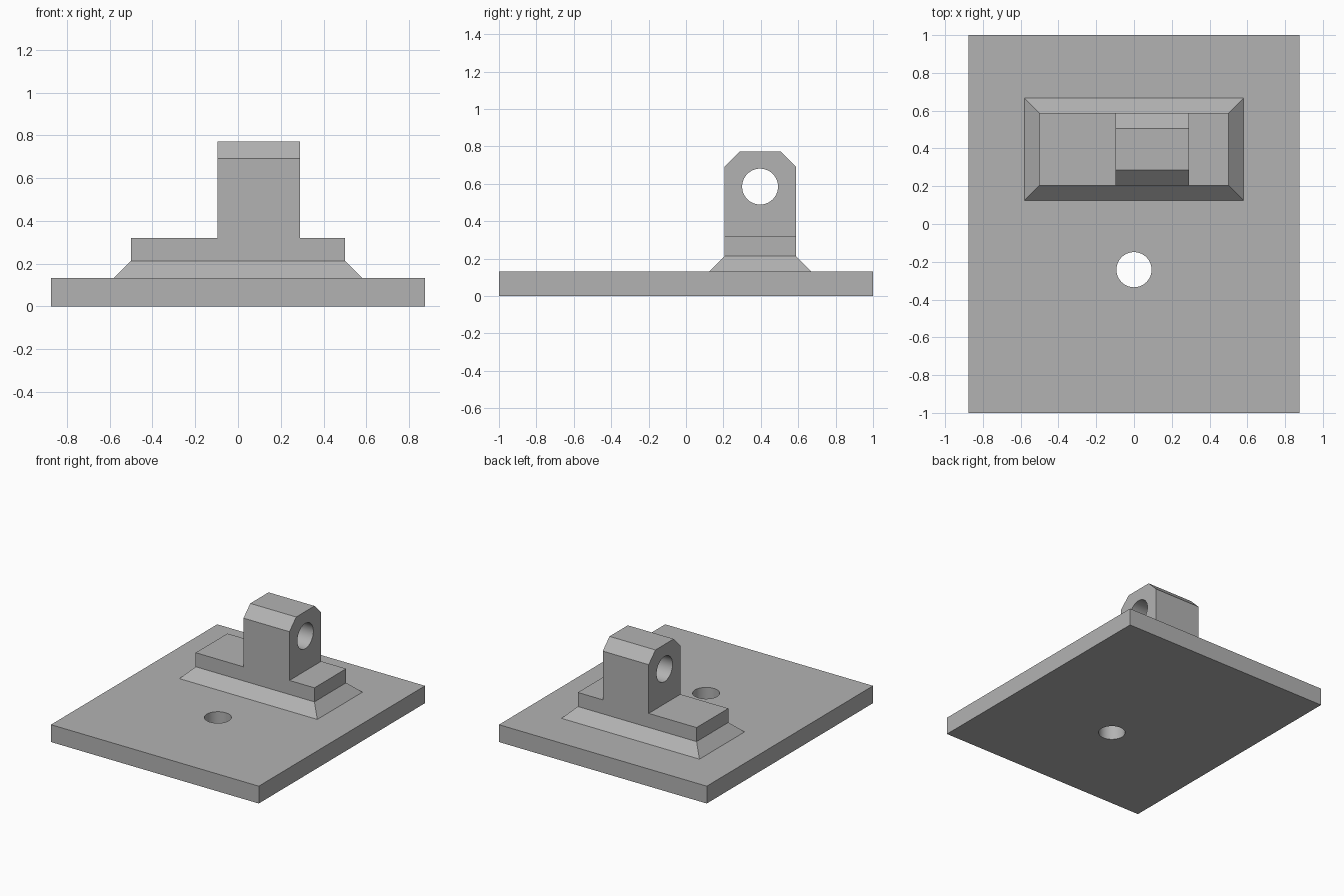
import bpy, bmesh
from mathutils import Matrix, Vector

cube = bpy.data.objects.get("Cube")
if cube:
    bpy.data.objects.remove(cube, do_unlink=True)

grey = bpy.data.materials.new("plain_grey")
grey.use_nodes = True
GREY = (0.45, 0.45, 0.45, 1)
grey.diffuse_color = GREY
grey.node_tree.nodes["Principled BSDF"].inputs["Base Color"].default_value = GREY


def finish(name, bm):
    bmesh.ops.recalc_face_normals(bm, faces=bm.faces)
    mesh = bpy.data.meshes.new(name)
    bm.to_mesh(mesh)
    bm.free()
    mesh.materials.append(grey)
    obj = bpy.data.objects.new(name, mesh)
    bpy.context.collection.objects.link(obj)
    return obj


def prism(profile, offset):
    """Extrude a closed profile along an offset."""
    bm = bmesh.new()
    face = bm.faces.new([bm.verts.new(p) for p in profile])
    top = bmesh.ops.extrude_face_region(bm, geom=[face])["geom"]
    verts = [v for v in top if isinstance(v, bmesh.types.BMVert)]
    bmesh.ops.translate(bm, vec=Vector(offset), verts=verts)
    return bm


def drill(obj, centre, radius, axis):
    """Cut a round through hole, then discard the drill."""
    bm = bmesh.new()
    turn = Vector((0, 0, 1)).rotation_difference(Vector(axis)).to_matrix().to_4x4()
    bmesh.ops.create_cone(bm, cap_ends=True, segments=64, radius1=radius,
                          radius2=radius, depth=1.5,
                          matrix=Matrix.Translation(centre) @ turn)
    cutter = finish("drill", bm)
    cutter.hide_render = True
    mod = obj.modifiers.new("hole", "BOOLEAN")
    mod.operation, mod.solver, mod.object = "DIFFERENCE", "EXACT", cutter
    bpy.ops.object.select_all(action="DESELECT")
    obj.select_set(True)
    bpy.context.view_layer.objects.active = obj
    bpy.ops.object.modifier_apply(modifier=mod.name)
    bpy.data.objects.remove(cutter, do_unlink=True)
    bpy.ops.object.shade_smooth_by_angle(angle=0.5)


def rectangle(x, y0, y1, z):
    return [(-x, y0, z), (x, y0, z), (x, y1, z), (-x, y1, z)]


PLATE_TOP, SKIRT_TOP, STEP_TOP, LUG_TOP = 0.132, 0.213, 0.32, 0.772
FRONT, BACK, CHAMFER = 0.205, 0.587, 0.081
LUG_LEFT, LUG_RIGHT, HALF = 0.29, -0.097, 0.5

# Base plate with its mounting hole
plate = finish("base_plate", prism(rectangle(0.875, -1, 1, 0), (0, 0, PLATE_TOP)))
drill(plate, (0, -0.242, 0), 0.093, (0, 0, 1))

# Sloping skirt between plate and pedestal
bm = prism(rectangle(HALF + CHAMFER, FRONT - CHAMFER, BACK + CHAMFER, PLATE_TOP),
           (0, 0, SKIRT_TOP - PLATE_TOP))
middle = (FRONT + BACK) / 2
for v in bm.verts:
    if v.co.z > (PLATE_TOP + SKIRT_TOP) / 2:
        v.co.x -= CHAMFER if v.co.x > 0 else -CHAMFER
        v.co.y -= CHAMFER if v.co.y > middle else -CHAMFER
finish("sloping_skirt", bm)

# Stepped pedestal and upright lug in one piece, chamfered along the top
outline = [(-HALF, SKIRT_TOP), (HALF, SKIRT_TOP), (HALF, STEP_TOP),
           (LUG_LEFT, STEP_TOP), (LUG_LEFT, LUG_TOP), (LUG_RIGHT, LUG_TOP),
           (LUG_RIGHT, STEP_TOP), (-HALF, STEP_TOP)]
bm = prism([(x, FRONT, z) for x, z in outline], (0, BACK - FRONT, 0))
top_edges = [e for e in bm.edges
             if all(v.co.z > LUG_TOP - 0.01 for v in e.verts)
             and abs(e.verts[0].co.y - e.verts[1].co.y) < 0.01]
bmesh.ops.bevel(bm, geom=top_edges, offset=CHAMFER, segments=1,
                affect="EDGES", offset_type="OFFSET")
lug = finish("pedestal_and_lug", bm)
drill(lug, (0.1, middle, 0.585), 0.096, (1, 0, 0))
